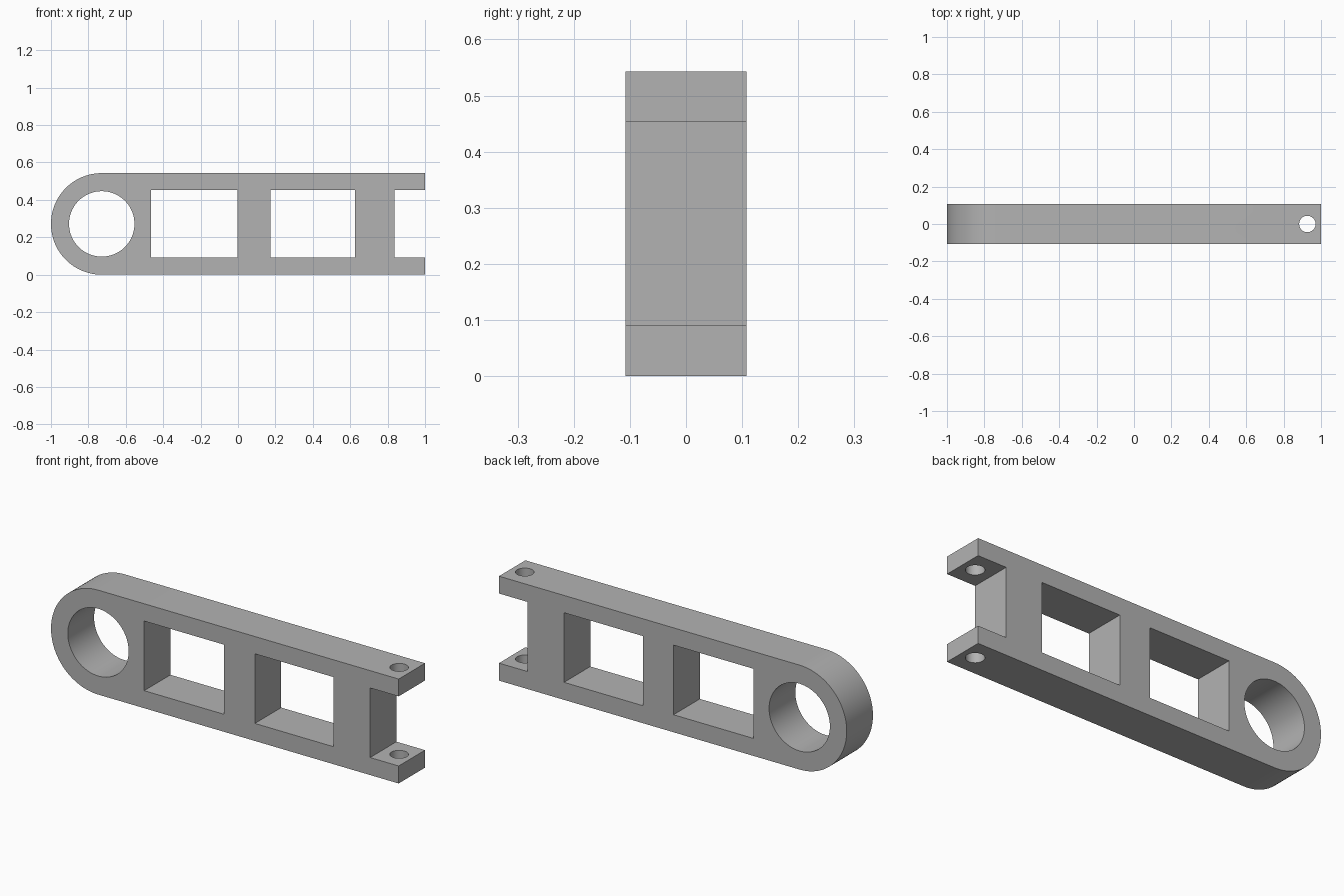
import bpy
import bmesh
import math

HEIGHT, HALF_DEPTH = 0.543, 0.108
MID = HEIGHT / 2
EYE_X = -1 + MID          # centre of the rounded end

cube = bpy.data.objects.get("Cube")
if cube:
    bpy.data.objects.remove(cube, do_unlink=True)

grey = bpy.data.materials.new("plain grey")
grey.use_nodes = True
colour = (0.45, 0.45, 0.45, 1)
grey.diffuse_color = colour
grey.node_tree.nodes["Principled BSDF"].inputs["Base Color"].default_value = colour


def prism(name, outline, half_depth):
    """Extrude an x-z outline along y."""
    bm = bmesh.new()
    face = bm.faces.new([bm.verts.new((x, -half_depth, z)) for x, z in outline])
    out = bmesh.ops.extrude_face_region(bm, geom=[face])
    verts = [g for g in out["geom"] if isinstance(g, bmesh.types.BMVert)]
    bmesh.ops.translate(bm, verts=verts, vec=(0, 2 * half_depth, 0))
    bmesh.ops.recalc_face_normals(bm, faces=bm.faces)
    mesh = bpy.data.meshes.new(name)
    bm.to_mesh(mesh)
    bm.free()
    mesh.materials.append(grey)
    obj = bpy.data.objects.new(name, mesh)
    bpy.context.collection.objects.link(obj)
    return obj


def arc(radius, start, end, steps):
    angles = [math.radians(start + (end - start) * i / steps) for i in range(steps + 1)]
    return [(EYE_X + radius * math.cos(a), MID + radius * math.sin(a)) for a in angles]


def box_cutter(name, x0, x1, z0=0.091, z1=0.453):
    return prism(name, [(x0, z0), (x1, z0), (x1, z1), (x0, z1)], 0.3)


# Bar with one rounded end and one forked end
link = prism("link_arm", [(1, 0), (1, HEIGHT)] + arc(MID, 90, 270, 48), HALF_DEPTH)

# Openings: bearing eye, two windows, fork slot and the vertical pin hole
cutters = [
    prism("eye_cutter", arc(0.175, 0, 360, 72)[:-1], 0.3),
    box_cutter("outer_window_cutter", -0.464, -0.004),
    box_cutter("inner_window_cutter", 0.173, 0.626),
    box_cutter("fork_slot_cutter", 0.836, 1.2),
]
bpy.ops.mesh.primitive_cylinder_add(vertices=48, radius=0.044, depth=1,
                                    location=(0.927, 0, MID))
pin = bpy.context.object
pin.name = "pin_hole_cutter"
pin.data.materials.append(grey)
cutters.append(pin)

for cutter in cutters:
    cut = link.modifiers.new(cutter.name, "BOOLEAN")
    cut.operation, cut.solver, cut.object = "DIFFERENCE", "EXACT", cutter

# Apply the cuts, then remove the cutters
bpy.ops.object.select_all(action="DESELECT")
link.select_set(True)
bpy.context.view_layer.objects.active = link
for cutter in cutters:
    bpy.ops.object.modifier_apply(modifier=cutter.name)
    bpy.data.objects.remove(cutter, do_unlink=True)

bpy.ops.object.shade_smooth_by_angle(angle=math.radians(30))
